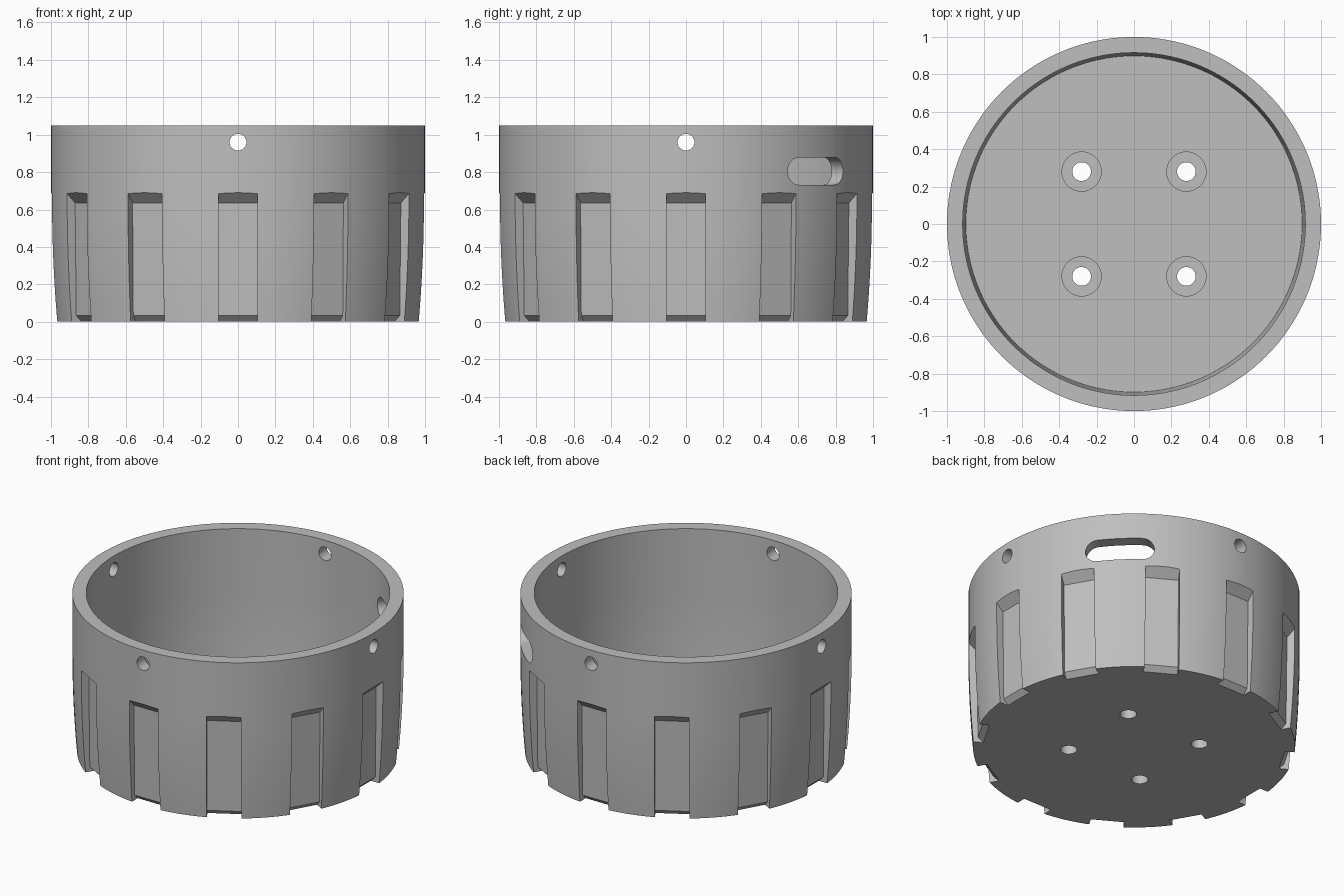
import bpy
import bmesh
from math import cos, sin, pi, radians
from mathutils import Matrix, Vector

if "Cube" in bpy.data.objects:
    bpy.data.objects.remove(bpy.data.objects["Cube"], do_unlink=True)

HEIGHT, WALL, FLOOR, CURVE_TOP, DRAFT = 1.05, 0.084, 0.14, 0.65, 0.028


def outer_radius(z):
    return 1 - DRAFT * max(0, 1 - z / CURVE_TOP) ** 2


def lathe(bm, profile, segments, matrix=Matrix()):
    """Revolve (radius, z) points about z, closing both ends with flat caps."""
    rings = [[bm.verts.new(matrix @ Vector((r * cos(2 * pi * i / segments),
                                            r * sin(2 * pi * i / segments), z)))
              for i in range(segments)] for r, z in profile]
    for a, b in zip(rings, rings[1:]):
        for i in range(segments):
            j = (i + 1) % segments
            bm.faces.new((a[i], a[j], b[j], b[i]))
    bm.faces.new(rings[0])
    bm.faces.new(rings[-1])


def prism(bm, front, back):
    """Join two matching outlines into a closed solid."""
    a = [bm.verts.new(p) for p in front]
    b = [bm.verts.new(p) for p in back]
    bm.faces.new(a)
    bm.faces.new(b)
    for i in range(len(a)):
        j = (i + 1) % len(a)
        bm.faces.new((a[i], a[j], b[j], b[i]))


def finish(bm, name):
    bmesh.ops.recalc_face_normals(bm, faces=bm.faces)
    mesh = bpy.data.meshes.new(name)
    bm.to_mesh(mesh)
    bm.free()
    obj = bpy.data.objects.new(name, mesh)
    bpy.context.collection.objects.link(obj)
    return obj


# Cup body: curved lower wall, straight upper wall, flat floor
steps = 8
outside = [(outer_radius(z), z) for z in (CURVE_TOP * i / steps for i in range(steps + 1))]
inside = [(outer_radius(z) - WALL, z)
          for z in (CURVE_TOP + (FLOOR - CURVE_TOP) * i / steps for i in range(steps + 1))]
bm = bmesh.new()
lathe(bm, outside + [(1, HEIGHT), (1 - WALL, HEIGHT)] + inside, 144)
cup = finish(bm, "cup_body")

bm = bmesh.new()

# Grip grooves with sloped ends
groove = [(1.1, -0.05), (0.855, -0.05), (0.938, 0.033), (0.945, 0.635), (1.1, 0.79)]
for k in range(12):
    turn = Matrix.Rotation(radians(30 * k), 4, "Z")
    prism(bm, *[[turn @ Vector((r, side, z)) for r, z in groove] for side in (-0.105, 0.105)])

# Round holes below the rim
for k in range(4):
    turn = Matrix.Rotation(pi / 2 * k, 4, "Z")
    lathe(bm, [(0.045, 0.8), (0.045, 1.1)], 32,
          turn @ Matrix.Translation((0, 0, 0.96)) @ Matrix.Rotation(pi / 2, 4, "Y"))

# Rounded slot in the back left wall
turn = Matrix.Rotation(pi / 4, 4, "Z")
slot_radius, slot_half = 0.073, 0.136
slot = []
for end in (1, -1):
    for i in range(17):
        a = pi * i / 16 - pi / 2
        slot.append((end * (slot_half + slot_radius * cos(a)), 0.805 + end * slot_radius * sin(a)))
prism(bm, *[[turn @ Vector((r, t, z)) for t, z in slot] for r in (0.8, 1.1)])

# Counterbored screw holes in the floor
bore = [(0.05, -0.1), (0.05, 0.08), (0.105, 0.08), (0.105, 0.3)]
for x in (-0.28, 0.28):
    for y in (-0.28, 0.28):
        lathe(bm, bore, 40, Matrix.Translation((x, y, 0)))

cutter = finish(bm, "cutter")
cutter.hide_render = True

# Cut the openings and bake the result
cut = cup.modifiers.new("openings", "BOOLEAN")
cut.operation = "DIFFERENCE"
cut.solver = "EXACT"
cut.object = cutter
bpy.context.view_layer.update()
baked = bpy.data.meshes.new_from_object(cup.evaluated_get(bpy.context.evaluated_depsgraph_get()))
cup.modifiers.clear()
cup.data = baked
baked.name = "cup_body"
bpy.data.objects.remove(cutter, do_unlink=True)

# Single grey material
grey = bpy.data.materials.new("plain_grey")
grey.use_nodes = True
colour = (0.52, 0.52, 0.52, 1)
grey.diffuse_color = colour
grey.node_tree.nodes["Principled BSDF"].inputs["Base Color"].default_value = colour
baked.materials.clear()
baked.materials.append(grey)

# Smooth walls, sharp edges
bpy.ops.object.select_all(action="DESELECT")
cup.select_set(True)
bpy.context.view_layer.objects.active = cup
bpy.ops.object.shade_smooth_by_angle(angle=radians(25))
